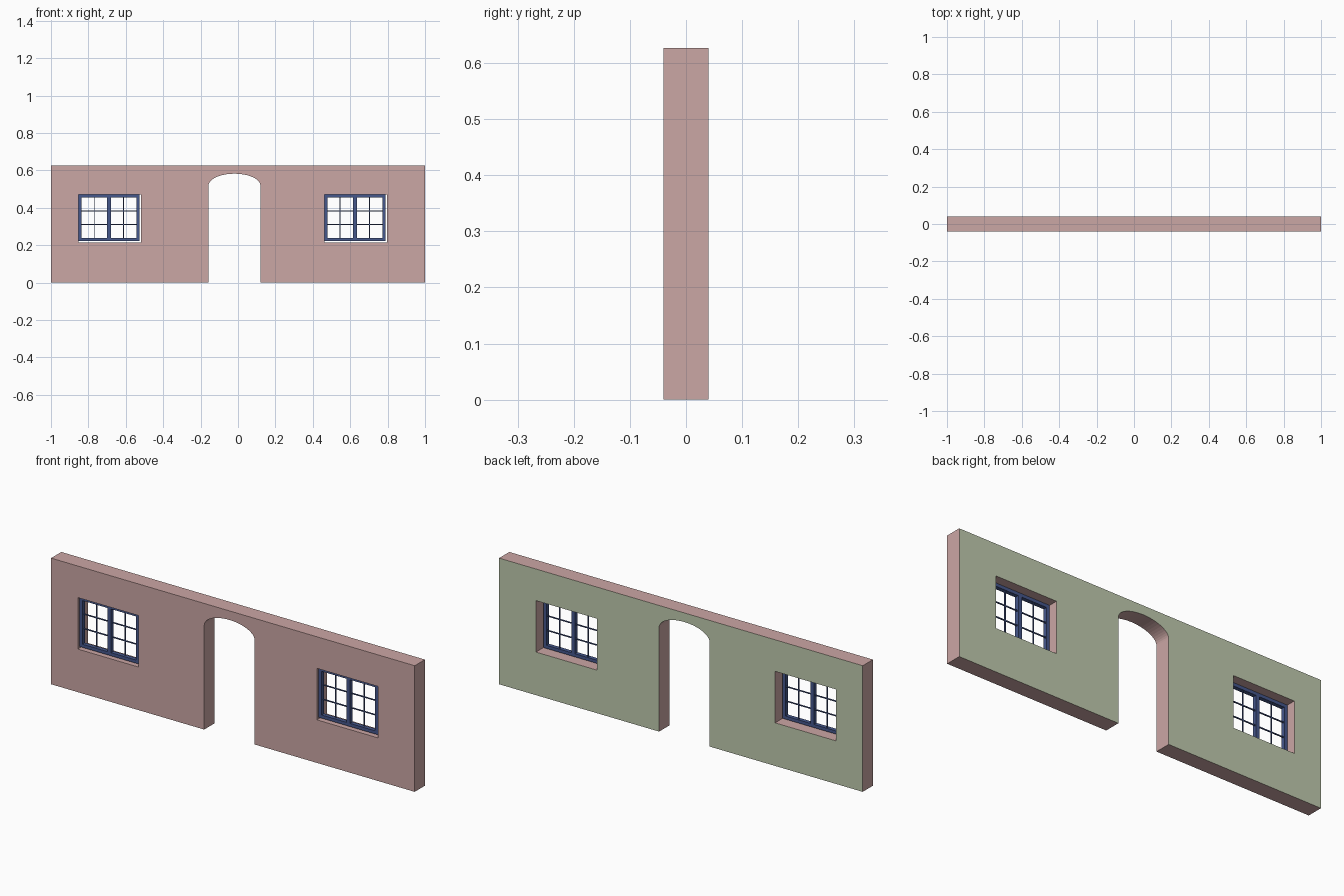
import bpy, bmesh, math
from mathutils import Matrix

if "Cube" in bpy.data.objects:
    bpy.data.objects.remove(bpy.data.objects["Cube"])


def material(name, rgb):
    m = bpy.data.materials.new(name)
    m.diffuse_color = (*rgb, 1)
    m.use_nodes = True
    m.node_tree.nodes["Principled BSDF"].inputs["Base Color"].default_value = m.diffuse_color
    return m


PINK = material("dusty_pink", (0.60, 0.385, 0.375))
GREEN = material("sage_green", (0.53, 0.60, 0.43))
BLUE = material("navy_blue", (0.060, 0.095, 0.26))

HALF_T, HEIGHT = 0.04, 0.627
DOOR_L, DOOR_R, SPRING, CROWN = -0.158, 0.12, 0.518, 0.582
WINDOWS = {"left": -0.853, "right": 0.462}      # left edge of each opening
WIN_W, WIN_Z0, WIN_Z1 = 0.335, 0.214, 0.47


def add_outline(curve, pts):
    s = curve.splines.new('POLY')
    s.points.add(len(pts) - 1)
    for p, (x, z) in zip(s.points, pts):
        p.co = (x, z, 0, 1)
    s.use_cyclic_u = True


# Wall: outline with arched doorway notch and window holes, extruded
curve = bpy.data.curves.new("wall_profile", 'CURVE')
curve.dimensions = '2D'
curve.fill_mode = 'BOTH'
curve.extrude = HALF_T
mid, rad, N = (DOOR_L + DOOR_R) / 2, (DOOR_R - DOOR_L) / 2, 24
arch = [(mid - rad * math.cos(math.pi * i / N),
         SPRING + (CROWN - SPRING) * math.sin(math.pi * i / N)) for i in range(N + 1)]
add_outline(curve, [(-1, 0), (DOOR_L, 0)] + arch +
            [(DOOR_R, 0), (1, 0), (1, HEIGHT), (-1, HEIGHT)])
for x0 in WINDOWS.values():
    x1 = x0 + WIN_W
    add_outline(curve, [(x0, WIN_Z0), (x0, WIN_Z1), (x1, WIN_Z1), (x1, WIN_Z0)])
profile = bpy.data.objects.new("wall_profile", curve)
bpy.context.collection.objects.link(profile)
mesh = bpy.data.meshes.new_from_object(profile)
bpy.data.objects.remove(profile)

mesh.materials.clear()
mesh.materials.append(PINK)
mesh.materials.append(GREEN)
bm = bmesh.new()
bm.from_mesh(mesh)
bm.transform(Matrix.Rotation(math.pi / 2, 4, 'X'))
bmesh.ops.remove_doubles(bm, verts=bm.verts, dist=1e-4)
bmesh.ops.recalc_face_normals(bm, faces=bm.faces)
for f in bm.faces:                      # only the rear face is green
    f.smooth = False
    on_back = all(v.co.y > HALF_T - 0.001 for v in f.verts)
    f.material_index = 1 if on_back else 0
bm.to_mesh(mesh)
bm.free()
wall = bpy.data.objects.new("wall", mesh)
bpy.context.collection.objects.link(wall)


def add_box(bm, x0, x1, y0, y1, z0, z1):
    mat = (Matrix.Translation(((x0 + x1) / 2, (y0 + y1) / 2, (z0 + z1) / 2)) @
           Matrix.Diagonal((x1 - x0, y1 - y0, z1 - z0, 1)))
    bmesh.ops.create_cube(bm, size=1, matrix=mat)


def add_object(name, boxes):
    bm = bmesh.new()
    for b in boxes:
        add_box(bm, *b)
    me = bpy.data.meshes.new(name)
    bm.to_mesh(me)
    bm.free()
    me.materials.append(BLUE)
    bpy.context.collection.objects.link(bpy.data.objects.new(name, me))


# Windows: frame with centre mullion, and thin glazing bars
Y0, Y1, YM = -0.026, -0.006, -0.012
BAR, T = 0.016, 0.005
for side, left in WINDOWS.items():
    x0, x1 = left, left + WIN_W - 0.009
    z0, z1 = WIN_Z0 + 0.007, WIN_Z1
    xm = (x0 + x1) / 2
    add_object(side + "_window_frame", [
        (x0, x0 + BAR, Y0, Y1, z0, z1),
        (x1 - BAR, x1, Y0, Y1, z0, z1),
        (x0 + BAR, x1 - BAR, Y0, Y1, z0, z0 + BAR),
        (x0 + BAR, x1 - BAR, Y0, Y1, z1 - BAR, z1),
        (xm - 0.01, xm + 0.01, Y0, Y1, z0 + BAR, z1 - BAR)])
    bars = []
    for a, b in ((x0 + BAR, xm - 0.01), (xm + 0.01, x1 - BAR)):
        c = (a + b) / 2
        bars.append((c - T / 2, c + T / 2, YM - T / 2, YM + T / 2, z0 + BAR, z1 - BAR))
        for k in (1, 2):
            z = z0 + BAR + (z1 - z0 - 2 * BAR) * k / 3
            bars.append((a, b, YM - T / 2, YM + T / 2, z - T / 2, z + T / 2))
    add_object(side + "_window_bars", bars)
